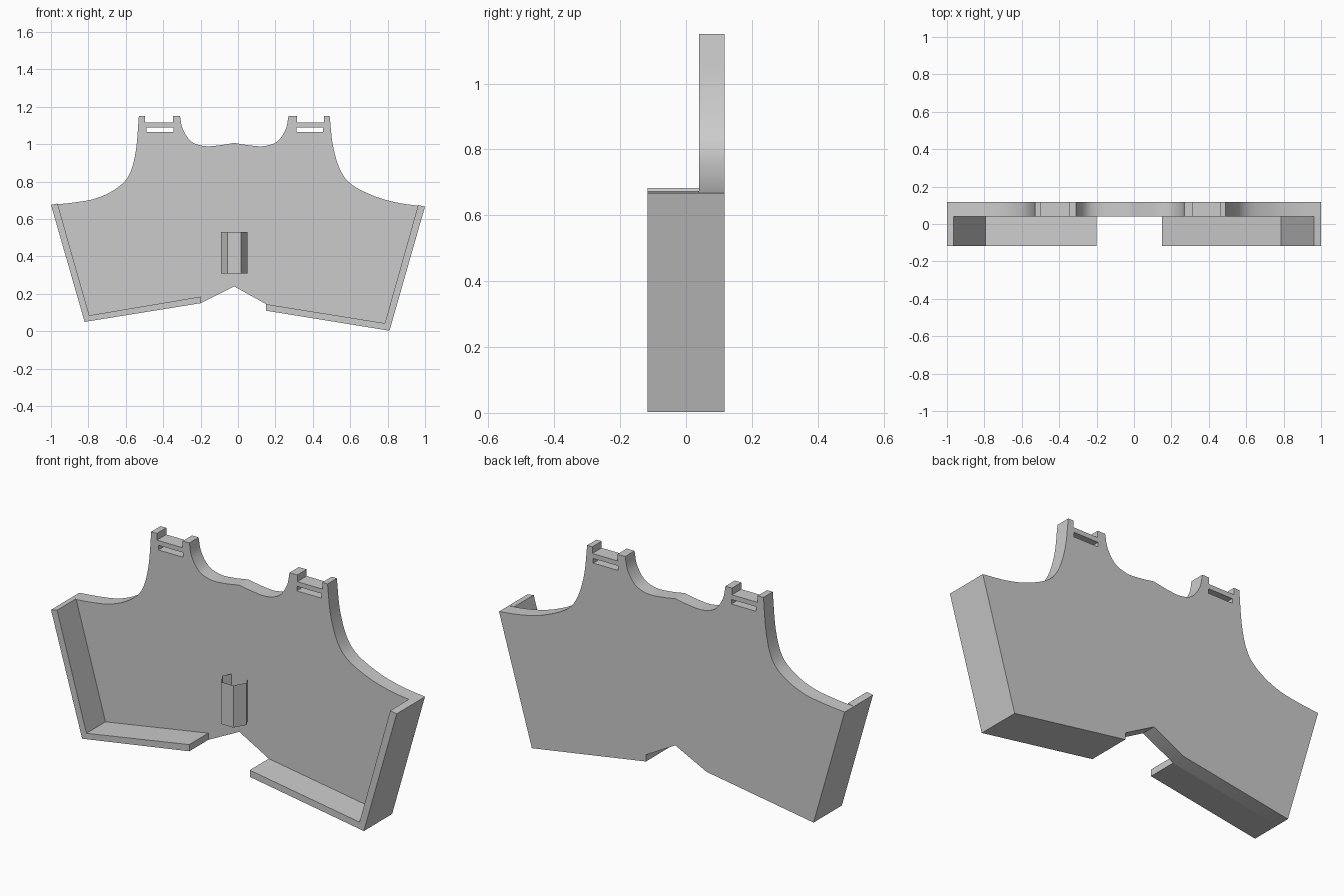
import bpy, bmesh, math
from mathutils import Vector

cube = bpy.data.objects.get("Cube")
if cube:
    bpy.data.objects.remove(cube, do_unlink=True)

GREY = (0.6, 0.6, 0.6, 1.0)
mat = bpy.data.materials.new("light grey")
mat.use_nodes = True
mat.diffuse_color = GREY
mat.node_tree.nodes["Principled BSDF"].inputs["Base Color"].default_value = GREY

FRONT, INNER, BACK = -0.117, 0.04, 0.117


def smooth_path(points, steps=6):
    """Smooth curve through the given points, both ends included."""
    p = [Vector(q) for q in points]
    p = [p[0] * 2 - p[1]] + p + [p[-1] * 2 - p[-2]]
    out = []
    for a, b, c, d in zip(p, p[1:], p[2:], p[3:]):
        for i in range(steps):
            t = i / steps
            out.append((b * 2 + (c - a) * t + (a * 2 - b * 5 + c * 4 - d) * t**2
                        + (b * 3 - a - c * 3 + d) * t**3) / 2)
    return out + [p[-2]]


def finish(obj):
    """Give the part its colour and soft shading with sharp edges kept."""
    obj.data.materials.append(mat)
    bpy.ops.object.select_all(action='DESELECT')
    obj.select_set(True)
    bpy.context.view_layer.objects.active = obj
    bpy.ops.object.shade_smooth_by_angle(angle=math.radians(30))


def slab(name, loops, y0, y1):
    """Fill an x-z outline (further loops are holes) and extrude it along y."""
    bm = bmesh.new()
    edges = []
    for loop in loops:
        vs = [bm.verts.new((x, y0, z)) for x, z in loop]
        edges += [bm.edges.new((v, vs[i - 1])) for i, v in enumerate(vs)]
    bmesh.ops.triangle_fill(bm, edges=edges, use_beauty=True)
    new = bmesh.ops.extrude_face_region(bm, geom=bm.faces[:], use_keep_orig=True)["geom"]
    verts = [g for g in new if isinstance(g, bmesh.types.BMVert)]
    bmesh.ops.translate(bm, verts=verts, vec=(0, y1 - y0, 0))
    bmesh.ops.recalc_face_normals(bm, faces=bm.faces[:])
    mesh = bpy.data.meshes.new(name)
    bm.to_mesh(mesh)
    bm.free()
    obj = bpy.data.objects.new(name, mesh)
    bpy.context.collection.objects.link(obj)
    finish(obj)


def notch(x0, x1):
    """Open notch at the top of a strap."""
    return [(x0, 1.15), (x0, 1.115), (x1, 1.115), (x1, 1.15)]


def slot(x0, x1):
    """Rectangular strap slot."""
    return [(x0, 1.066), (x1, 1.066), (x1, 1.09), (x0, 1.09)]


# Back plate: armholes, straps, neckline and lower edge
right_armhole = smooth_path([(-1, .676), (-.88, .688), (-.765, .709), (-.66, .757),
                             (-.585, .83), (-.547, .96), (-.53, 1.15)])
neck_right = smooth_path([(-.31, 1.15), (-.295, 1.08), (-.25, 1.015), (-.18, .99),
                          (-.1, .994), (-.02, 1.007)])
neck_left = smooth_path([(-.02, 1.007), (.06, .994), (.14, .99), (.21, 1.015),
                         (.255, 1.08), (.27, 1.15)])
left_armhole = smooth_path([(.49, 1.15), (.508, .99), (.548, .86), (.61, .783),
                            (.733, .721), (.86, .686), (1, .667)])
lower_edge = [(.81, .003), (.15, .11), (.15, .145), (-.02, .24), (-.2, .15), (-.82, .05)]
outline = (right_armhole + notch(-.497, -.348) + neck_right + neck_left[1:]
           + notch(.315, .46) + left_armhole + lower_edge)
slab("back_plate", [outline, slot(-.488, -.345), slot(.312, .455)], INNER, BACK)

# L-shaped rims along each side and bottom
slab("right_rim", [[(-1, .676), (-.82, .05), (-.2, .15), (-.2, .185),
                    (-.795, .085), (-.965, .683)]], FRONT, INNER)
slab("left_rim", [[(1, .667), (.81, .003), (.15, .11), (.15, .145),
                   (.785, .043), (.963, .674)]], FRONT, INNER)

# Open hexagonal tube sunk into the plate
bpy.ops.mesh.primitive_cylinder_add(vertices=6, radius=.07, depth=.22, end_fill_type='NOTHING',
                                    location=(-.02, 0, .42), rotation=(0, 0, math.pi / 2))
tube = bpy.context.object
tube.name = "hex_tube"
finish(tube)
